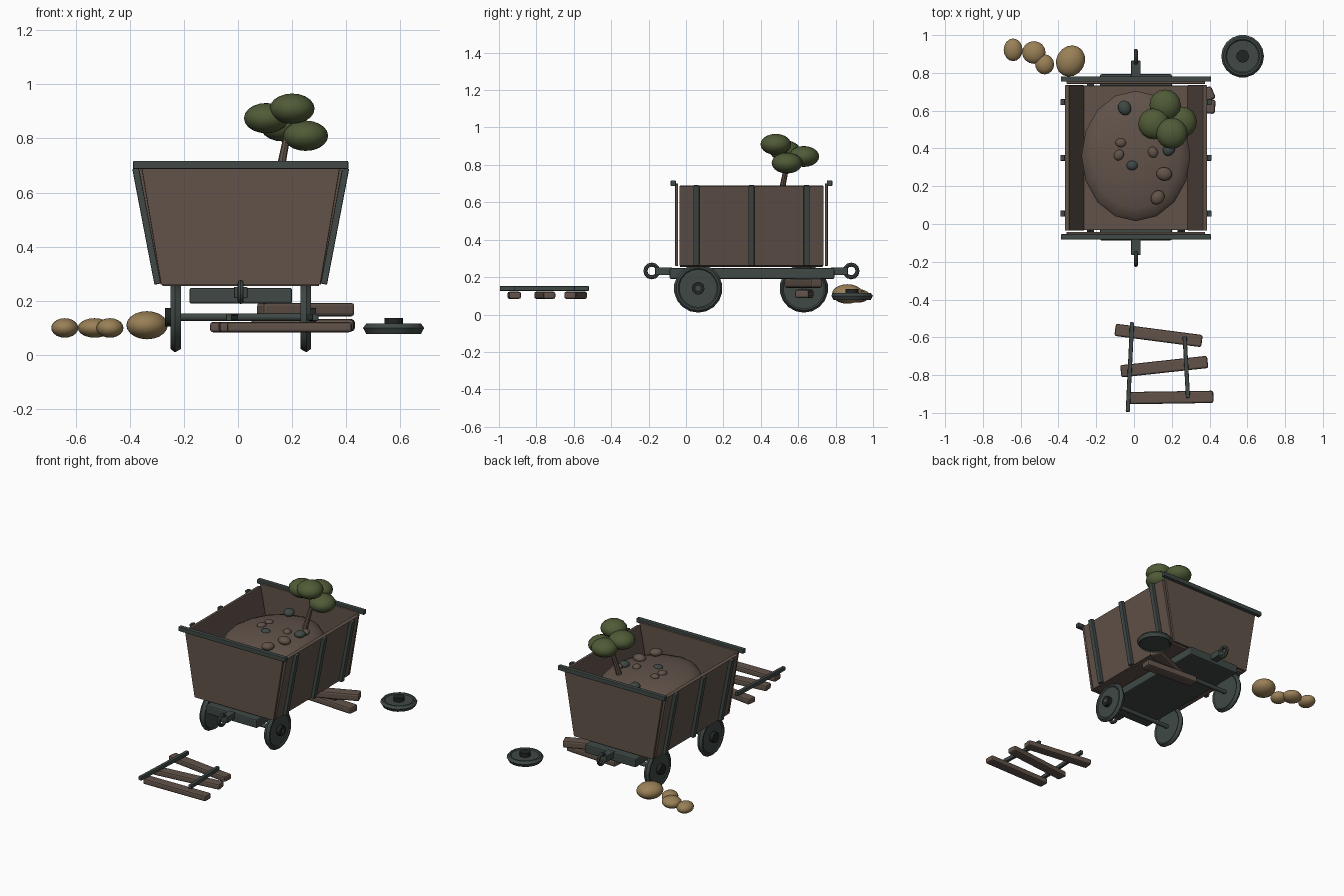
import bpy, bmesh, math
from mathutils import Vector, Matrix

old = bpy.data.objects.get("Cube")
if old:
    bpy.data.objects.remove(old, do_unlink=True)


def material(name, rgb):
    m = bpy.data.materials.new(name)
    m.use_nodes = True
    m.diffuse_color = (*rgb, 1)
    m.node_tree.nodes["Principled BSDF"].inputs["Base Color"].default_value = (*rgb, 1)
    return m


WOOD = material("weathered wood", (0.12, 0.086, 0.068))
IRON = material("dark iron", (0.05, 0.066, 0.06))
HUB = material("blackened iron", (0.014, 0.018, 0.016))
LEAF = material("leaf green", (0.08, 0.105, 0.038))
TAN = material("tan stone", (0.32, 0.215, 0.095))
CX, CY = 0.01, 0.35      # cart centre


def finish(name, bm, mat, smooth=True, bevel=0):
    me = bpy.data.meshes.new(name)
    bmesh.ops.recalc_face_normals(bm, faces=bm.faces)
    bm.to_mesh(me)
    bm.free()
    me.materials.append(mat)
    ob = bpy.data.objects.new(name, me)
    bpy.context.collection.objects.link(ob)
    if bevel:
        mod = ob.modifiers.new("bevel", 'BEVEL')
        mod.width = bevel
        mod.segments = 2
    if smooth:
        bpy.ops.object.select_all(action='DESELECT')
        ob.select_set(True)
        bpy.context.view_layer.objects.active = ob
        bpy.ops.object.shade_smooth_by_angle(angle=math.radians(35))
    return ob


def box(name, mat, center, size, bevel=0.004, taper=1):
    bm = bmesh.new()
    bmesh.ops.create_cube(bm, size=1)
    for v in bm.verts:
        if v.co.z < 0:
            v.co.x *= taper
        v.co = Vector(center) + v.co * Vector(size)
    return finish(name, bm, mat, False, bevel)


def beam(name, mat, a, b, width, depth, bevel=0.004):
    a, b = Vector(a), Vector(b)
    bm = bmesh.new()
    bmesh.ops.create_cube(bm, size=1)
    turn = (b - a).to_track_quat('X', 'Z').to_matrix().to_4x4()
    size = Matrix.Diagonal(((b - a).length, width, depth, 1))
    bm.transform(Matrix.Translation((a + b) / 2) @ turn @ size)
    return finish(name, bm, mat, False, bevel)


def rod(name, mat, a, b, r1, r2=None, sides=12):
    a, b = Vector(a), Vector(b)
    bm = bmesh.new()
    bmesh.ops.create_cone(bm, cap_ends=True, segments=sides, radius1=r1,
                          radius2=r2 or r1, depth=(b - a).length)
    turn = (b - a).to_track_quat('Z', 'Y').to_matrix().to_4x4()
    bm.transform(Matrix.Translation((a + b) / 2) @ turn)
    return finish(name, bm, mat)


def blob(name, mat, center, radii, yaw=0):
    bm = bmesh.new()
    bmesh.ops.create_uvsphere(bm, u_segments=16, v_segments=10, radius=1)
    bm.transform(Matrix.Translation(center) @ Matrix.Rotation(yaw, 4, 'Z')
                 @ Matrix.Diagonal((*radii, 1)))
    return finish(name, bm, mat)


def lathe(name, mat, profile, matrix, steps=18):
    # profile of (radius, height) spun around local z
    bm = bmesh.new()
    vs = [bm.verts.new((r, 0, h)) for r, h in profile]
    edges = [bm.edges.new(p) for p in zip(vs, vs[1:])]
    bmesh.ops.spin(bm, geom=vs + edges, axis=(0, 0, 1), cent=(0, 0, 0),
                   angle=math.tau, steps=steps)
    bmesh.ops.remove_doubles(bm, verts=bm.verts, dist=0.0005)
    bm.transform(matrix)
    return finish(name, bm, mat)


def wheel(name, center, rot, r):
    m = Matrix.Translation(center) @ rot
    lathe(name, IRON, [(0, -0.016), (r - 0.02, -0.016), (r - 0.012, -0.022), (r, 0),
                       (r - 0.012, 0.016), (r - 0.022, 0.016), (r - 0.028, 0.01), (0, 0.01)], m)
    rod(name + "_hub", HUB, m @ Vector((0, 0, 0.008)), m @ Vector((0, 0, 0.036)), 0.034)


# Cart body: sloping sides, ribs, end panels and rims
box("floor", WOOD, (CX, CY, 0.262), (0.58, 0.765, 0.015))
for side, s in (("left", 1), ("right", -1)):
    beam("side_panel_" + side, WOOD, (CX + s * 0.285, CY, 0.262), (CX + s * 0.365, CY, 0.688), 0.77, 0.024)
    for i in range(3):
        y = 0.055 + 0.295 * i
        beam(f"rib_{side}_{i + 1}", IRON, (CX + s * 0.307, y, 0.262), (CX + s * 0.389, y, 0.69), 0.032, 0.024)
for end, s in (("front", -1), ("rear", 1)):
    box("end_panel_" + end, WOOD, (CX, CY + s * 0.4, 0.48), (0.735, 0.016, 0.44), 0.003, 0.8)
    box("rim_" + end, IRON, (CX, CY + s * 0.418, 0.702), (0.795, 0.028, 0.03))

# Chassis with a coupling at each end
box("chassis", IRON, (CX, CY + 0.003, 0.219), (0.38, 0.88, 0.058), 0.008)
for end, s in (("front", -1), ("rear", 1)):
    box("coupling_block_" + end, IRON, (CX, CY + s * 0.47, 0.231), (0.05, 0.09, 0.042))
    ring = [(0.034 + 0.011 * math.cos(t * math.tau / 8), 0.011 * math.sin(t * math.tau / 8))
            for t in range(9)]
    lathe("coupling_ring_" + end, IRON, ring, Matrix.Translation((CX, CY + s * 0.533, 0.233))
          @ Matrix.Rotation(math.pi / 2, 4, 'Y'), 12)

# Axles and the three wheels still attached
for end, y in (("front", 0.065), ("rear", 0.63)):
    rod("axle_" + end, IRON, (-0.23, y, 0.14), (0.29, y, 0.14), 0.014)
    for side, s in (("left", 1), ("right", -1)):
        if (end, side) != ("rear", "left"):
            wheel(f"wheel_{end}_{side}", (CX + s * 0.243, y, 0.14),
                  Matrix.Rotation(s * math.pi / 2, 4, 'Y'), 0.13)
wheel("fallen_wheel", (0.575, 0.888, 0.1), Matrix.Identity(4), 0.113)

# Timbers propping the missing wheel
beam("prop_timber_upper", WOOD, (0.08, 0.555, 0.168), (0.42, 0.7, 0.168), 0.07, 0.05, 0.012)
beam("prop_timber_lower", WOOD, (0.05, 0.645, 0.11), (0.43, 0.62, 0.11), 0.075, 0.045, 0.012)

# Broken piece of track
for i, (a, b) in enumerate([((-0.1, -0.56), (0.36, -0.62)), ((-0.07, -0.78), (0.39, -0.73)),
                            ((-0.04, -0.922), (0.42, -0.915))]):
    beam(f"sleeper_{i + 1}", WOOD, (*a, 0.103), (*b, 0.103), 0.065, 0.038, 0.01)
beam("rail_long", IRON, (-0.01, -0.52, 0.139), (-0.033, -0.995, 0.139), 0.022, 0.026)
beam("rail_short", IRON, (0.268, -0.595, 0.139), (0.286, -0.92, 0.139), 0.022, 0.026)

# Earth load with pebbles
blob("earth_mound", WOOD, (CX, 0.36, 0.575), (0.288, 0.345, 0.065))
pebbles = [(-0.07, 0.43, 0.028), (-0.08, 0.365, 0.03), (0.1, 0.38, 0.03),
           (0.16, 0.265, 0.042), (0.125, 0.14, 0.04), (0.195, 0.44, 0.03)]
ores = [(-0.01, 0.31, 0.03), (0.185, 0.395, 0.036), (-0.05, 0.615, 0.04)]
for name, mat, group in (("pebble", WOOD, pebbles), ("ore", IRON, ores)):
    for i, (x, y, r) in enumerate(group):
        blob(f"{name}_{i + 1}", mat, (x, y, 0.637), (r, r * 0.85, r * 0.6), i)

# Small tree
rod("tree_trunk", WOOD, (0.14, 0.5, 0.6), (0.185, 0.545, 0.83), 0.018, 0.012, 8)
for i, c in enumerate([(0.105, 0.53, 0.875), (0.2, 0.48, 0.91), (0.25, 0.54, 0.81), (0.165, 0.63, 0.845)]):
    blob(f"foliage_{i + 1}", LEAF, c, (0.083, 0.082, 0.056))

# Loose stones on the ground
for i, (x, y, rx, ry, rz) in enumerate([(-0.64, 0.922, 0.05, 0.06, 0.036), (-0.53, 0.908, 0.062, 0.06, 0.036),
                                        (-0.473, 0.845, 0.05, 0.053, 0.036), (-0.336, 0.863, 0.075, 0.085, 0.052)]):
    blob(f"stone_{i + 1}", TAN, (x, y, 0.1 + 0.01 * (i == 3)), (rx, ry, rz), -0.5 * (i == 3))
